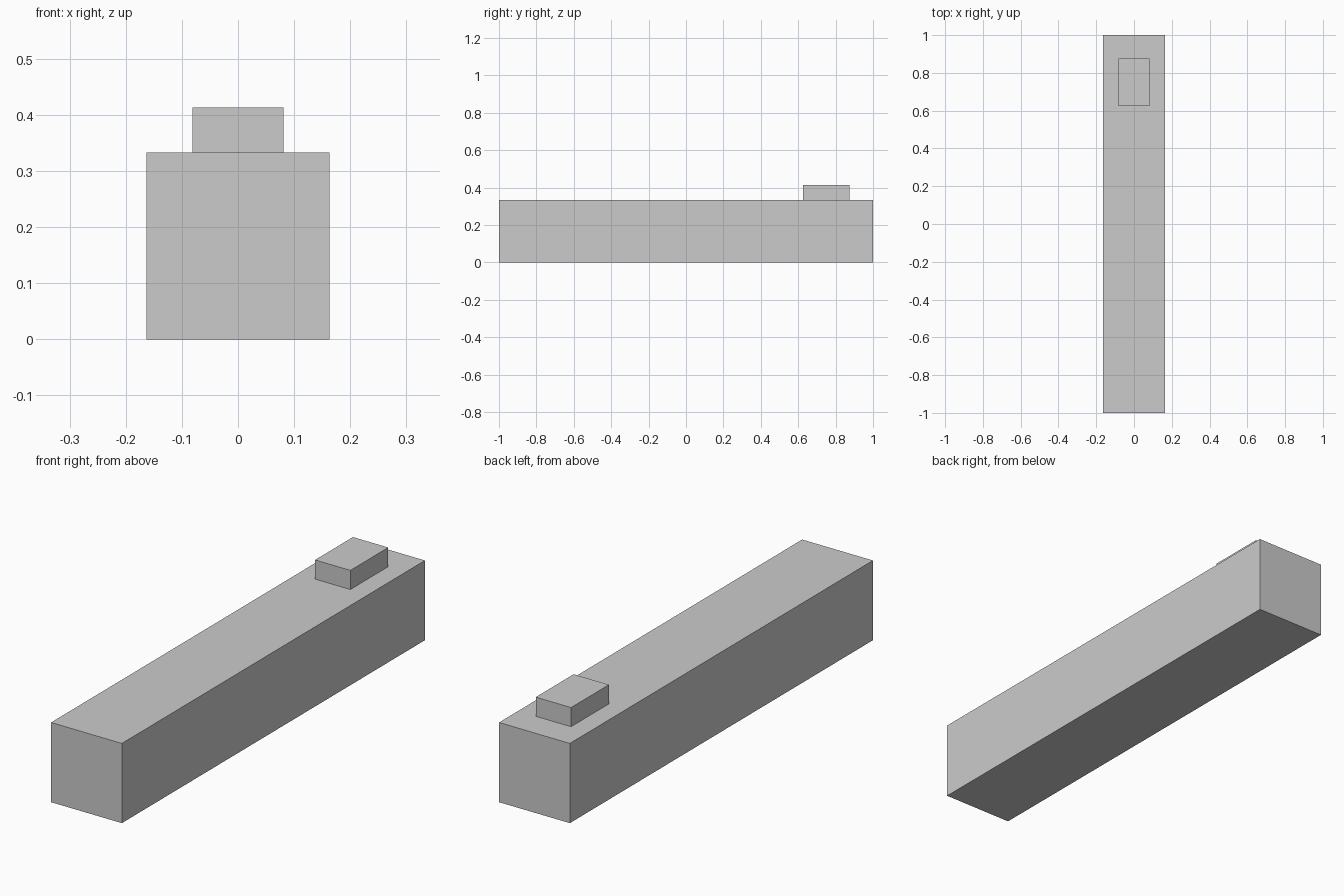
import bpy

if "Cube" in bpy.data.objects:
    bpy.data.objects.remove(bpy.data.objects["Cube"])


def box(name, size, base):
    """Box with the given size whose bottom face is centred on base."""
    x, y, z = base
    bpy.ops.mesh.primitive_cube_add(size=1, location=(x, y, z + size[2] / 2))
    obj = bpy.context.object
    obj.name = name
    obj.scale = size
    bpy.ops.object.transform_apply(location=False, rotation=False, scale=True)
    return obj


BODY_HEIGHT = 0.333

# Long bar standing on the ground
box("body", (0.327, 2.0, BODY_HEIGHT), (0, 0, 0))

# Small raised block near the back end
box("top_block", (0.163, 0.25, 0.08), (0, 0.75, BODY_HEIGHT))
